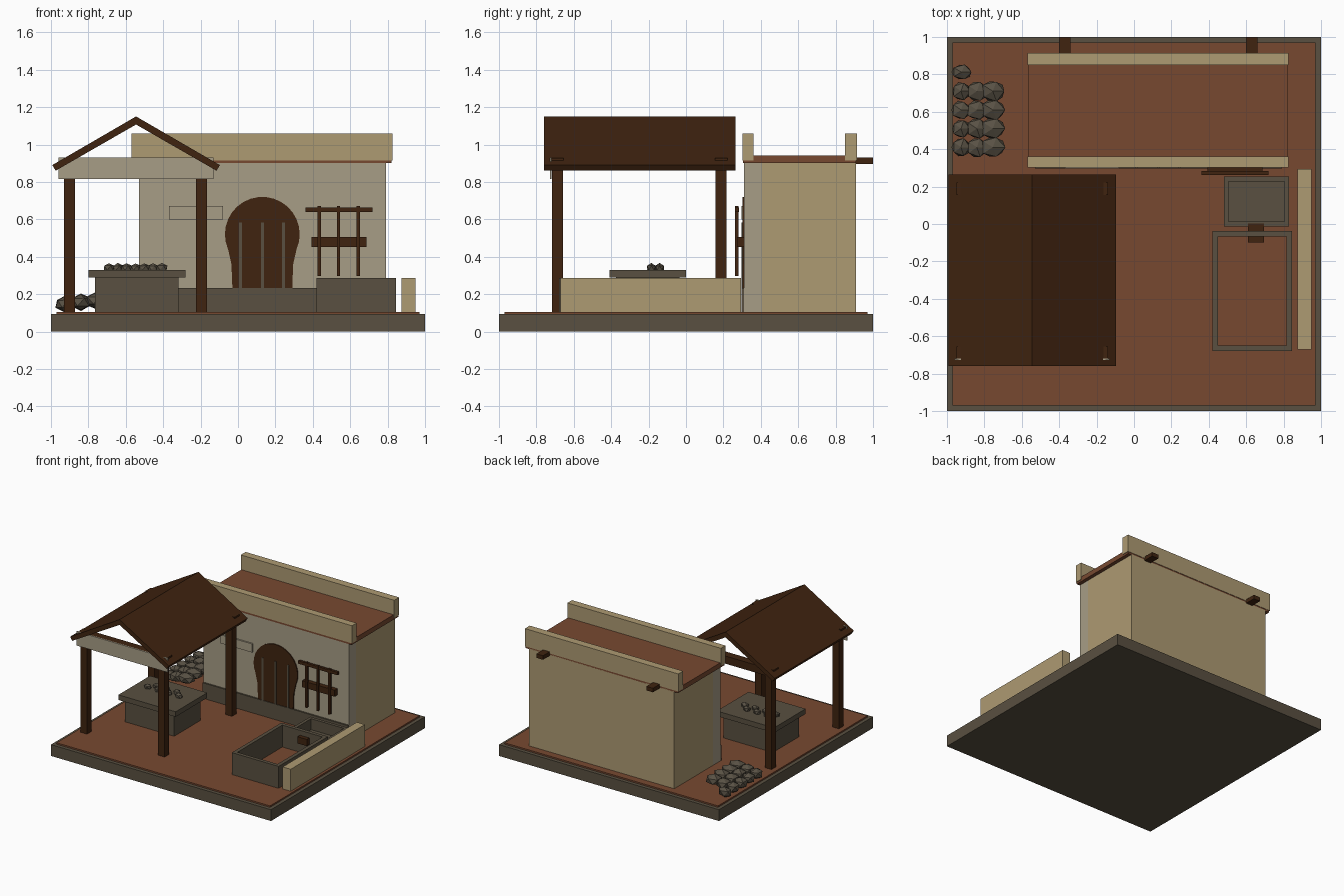
import bpy, bmesh, math, random
from mathutils import Vector

if "Cube" in bpy.data.objects:
    bpy.data.objects.remove(bpy.data.objects["Cube"])

random.seed(4)

def mat(name, rgb):
    m = bpy.data.materials.new(name)
    m.diffuse_color = (*rgb, 1)
    m.use_nodes = True
    m.node_tree.nodes["Principled BSDF"].inputs["Base Color"].default_value = m.diffuse_color
    return m

STONE = mat("grey_stone", (0.100, 0.080, 0.052))
CLAY = mat("red_clay", (0.185, 0.066, 0.030))
SAND = mat("sand_brick", (0.42, 0.325, 0.17))
PLASTER = mat("grey_plaster", (0.39, 0.34, 0.24))
WOOD = mat("dark_wood", (0.050, 0.017, 0.005))
ROCK = mat("rock", (0.098, 0.082, 0.058))

def finish(name, bm, m):
    bmesh.ops.recalc_face_normals(bm, faces=bm.faces)
    me = bpy.data.meshes.new(name)
    bm.to_mesh(me)
    bm.free()
    me.materials.append(m)
    ob = bpy.data.objects.new(name, me)
    bpy.context.collection.objects.link(ob)
    return ob

def box(name, x0, x1, y0, y1, z0, z1, m):
    bm = bmesh.new()
    bmesh.ops.create_cube(bm, size=1)
    for v in bm.verts:
        v.co = Vector((x1 if v.co.x > 0 else x0,
                       y1 if v.co.y > 0 else y0,
                       z1 if v.co.z > 0 else z0))
    return finish(name, bm, m)

def extrude_y(name, pts, y0, y1, m):
    """Extrude an XZ outline along y."""
    bm = bmesh.new()
    f = bm.faces.new([bm.verts.new((x, y0, z)) for x, z in pts])
    r = bmesh.ops.extrude_face_region(bm, geom=[f])
    vs = [g for g in r["geom"] if isinstance(g, bmesh.types.BMVert)]
    bmesh.ops.translate(bm, verts=vs, vec=(0, y1 - y0, 0))
    return finish(name, bm, m)

def frame(name, x0, x1, y0, y1, z0, z1, t, m):
    """Open rectangular ring of walls."""
    bm = bmesh.new()
    outer = [(x0, y0), (x1, y0), (x1, y1), (x0, y1)]
    inner = [(x0 + t, y0 + t), (x1 - t, y0 + t), (x1 - t, y1 - t), (x0 + t, y1 - t)]
    rings = [[bm.verts.new((x, y, z)) for x, y in loop]
             for loop, z in ((outer, z0), (outer, z1), (inner, z1), (inner, z0))]
    for a, b in zip(rings, rings[1:] + rings[:1]):
        for i in range(4):
            j = (i + 1) % 4
            bm.faces.new((a[i], a[j], b[j], b[i]))
    return finish(name, bm, m)

def rock(name, c, s):
    bm = bmesh.new()
    bmesh.ops.create_icosphere(bm, subdivisions=1, radius=1)
    for v in bm.verts:
        k = random.uniform(0.92, 1.06)
        v.co = Vector([c[i] + s[i] * v.co[i] * k for i in range(3)])
    return finish(name, bm, ROCK)

# Ground
box("base_slab", -1, 1, -1, 1, 0, 0.093, STONE)
box("yard_floor", -0.97, 0.97, -0.97, 0.97, 0.09, 0.105, CLAY)

# House
box("house_front_wall", -0.53, 0.79, 0.31, 0.405, 0.1, 0.905, PLASTER)
box("house_body", -0.53, 0.79, 0.405, 0.91, 0.1, 0.905, SAND)
box("front_plinth", -0.53, 0.79, 0.297, 0.312, 0.1, 0.232, STONE)
box("flat_roof", -0.565, 0.82, 0.305, 0.91, 0.90, 0.94, CLAY)
box("front_parapet", -0.57, 0.825, 0.302, 0.362, 0.915, 1.06, SAND)
box("back_parapet", -0.57, 0.825, 0.85, 0.913, 0.915, 1.06, SAND)
for i, x in enumerate((-0.37, 0.63)):
    box(f"roof_beam_{i}", x - 0.03, x + 0.03, 0.85, 1.0, 0.897, 0.93, WOOD)
box("wall_plate", -0.37, -0.08, 0.297, 0.312, 0.6, 0.67, PLASTER)

# Arched door, narrowing towards the bottom
door = [(-0.03, 0.232), (0.29, 0.232), (0.295, 0.36)]
door += [(0.13 + 0.2 * math.cos(math.radians(a)), 0.52 + 0.2 * math.sin(math.radians(a)))
         for a in range(-24, 205, 12)]
door.append((-0.035, 0.36))
extrude_y("arched_door", door, 0.302, 0.312, WOOD)
for i, x in enumerate((0.013, 0.13, 0.243)):
    box(f"door_strip_{i}", x - 0.008, x + 0.008, 0.298, 0.304, 0.232, 0.582, STONE)

# Tool rack
box("rack_top_bar", 0.36, 0.72, 0.263, 0.284, 0.64, 0.664, WOOD)
box("rack_board", 0.393, 0.687, 0.272, 0.311, 0.452, 0.505, WOOD)
for i, x in enumerate((0.435, 0.537, 0.643)):
    box(f"rack_tool_{i}", x - 0.009, x + 0.009, 0.262, 0.28, 0.298, 0.67, WOOD)

# Work table with coals
box("table_block", -0.765, -0.318, -0.375, -0.035, 0.1, 0.29, STONE)
box("table_top", -0.80, -0.28, -0.41, 0.0, 0.288, 0.33, STONE)
for i in range(7):
    y = -0.165 + (0.024 if i % 2 else -0.02)
    rock(f"coal_{i}", (-0.69 + i * 0.047, y, 0.34), (0.033, 0.026, 0.026))

# Rock pile beside the house
for r in range(4):
    for k in range(3):
        s = 0.055 + 0.008 * k
        rock(f"pile_rock_{r}_{k}", (-0.925 + 0.085 * k, 0.41 + 0.1 * r, 0.148 + 0.009 * k),
             (s, 0.054 + 0.004 * k, 0.045))
rock("pile_rock_single", (-0.922, 0.812, 0.148), (0.058, 0.045, 0.045))

# Canopy
for i, x in enumerate((-0.9, -0.195)):
    for j, y in enumerate((-0.687, 0.188)):
        box(f"canopy_post_{i}_{j}", x - 0.029, x + 0.029, y - 0.029, y + 0.029, 0.1, 0.88, WOOD)
for j, y in enumerate((-0.687, 0.188)):
    box(f"tie_beam_{j}", -0.95, -0.14, y - 0.033, y + 0.033, 0.865, 0.928, WOOD)
box("canopy_front_board", -0.96, -0.13, -0.728, -0.718, 0.815, 0.93, PLASTER)
for side, s in (("left", -1), ("right", 1)):
    c = -0.545
    extrude_y(f"canopy_roof_{side}",
              [(c, 1.15), (c + s * 0.448, 0.89), (c + s * 0.43, 0.86), (c, 1.107)],
              -0.76, 0.265, WOOD)

# Water trough, basin and spout
frame("trough", 0.42, 0.845, -0.68, -0.037, 0.1, 0.285, 0.03, STONE)
frame("basin", 0.48, 0.83, -0.013, 0.253, 0.1, 0.24, 0.026, STONE)
box("basin_floor", 0.49, 0.82, 0.0, 0.24, 0.1, 0.15, STONE)
box("spout", 0.61, 0.695, -0.10, 0.003, 0.19, 0.245, WOOD)

# Low yard wall
box("yard_wall", 0.875, 0.948, -0.67, 0.293, 0.1, 0.285, SAND)
